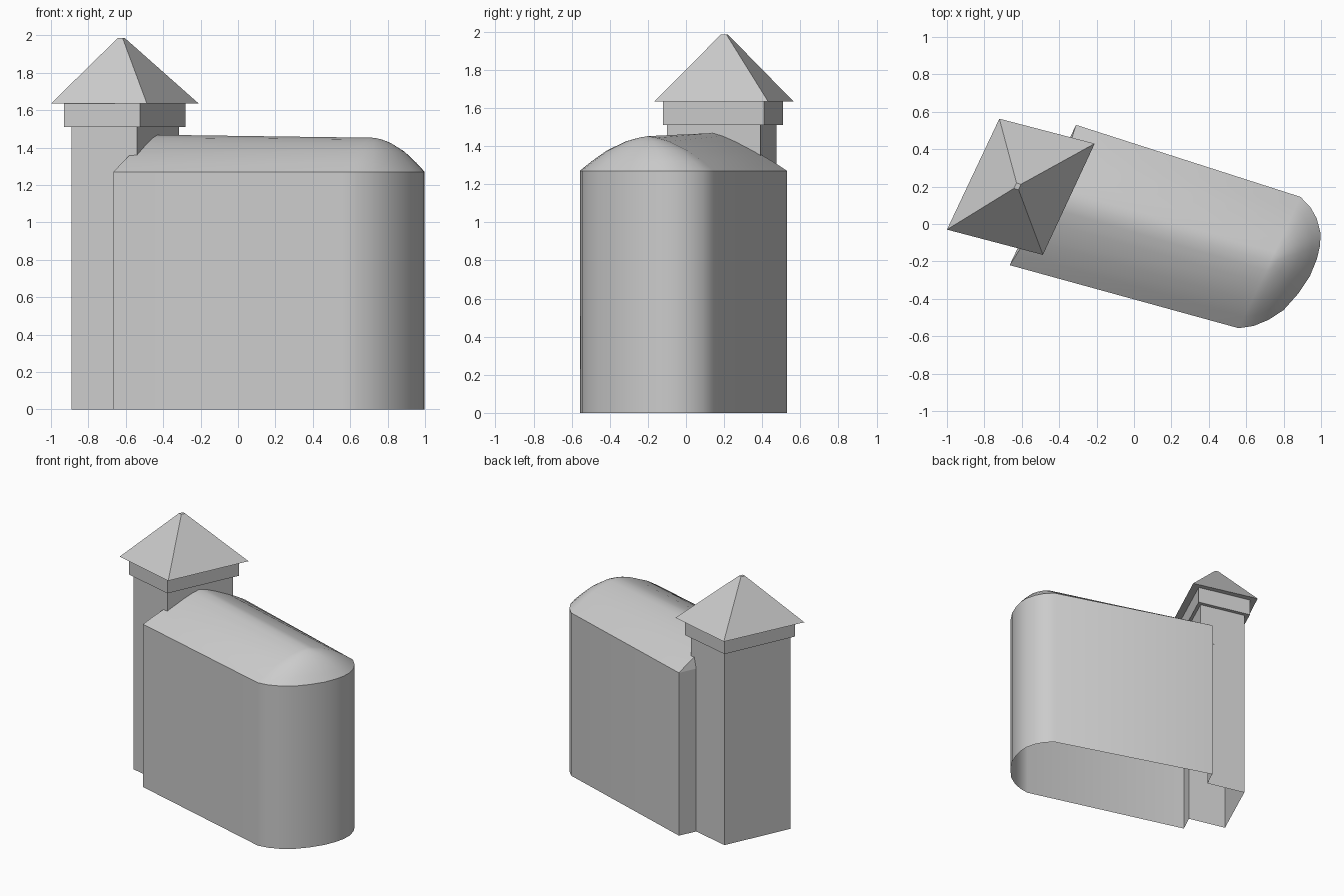
import bpy
import bmesh
from mathutils import Vector

if "Cube" in bpy.data.objects:
    bpy.data.objects.remove(bpy.data.objects["Cube"])


def make_object(name, build, angle):
    bm = bmesh.new()
    build(bm)
    bmesh.ops.remove_doubles(bm, verts=bm.verts, dist=0.0005)
    bmesh.ops.recalc_face_normals(bm, faces=bm.faces)
    mesh = bpy.data.meshes.new(name)
    bm.to_mesh(mesh)
    bm.free()
    ob = bpy.data.objects.new(name, mesh)
    bpy.context.collection.objects.link(ob)
    bpy.ops.object.select_all(action='DESELECT')
    bpy.context.view_layer.objects.active = ob
    ob.select_set(True)
    if angle:
        bpy.ops.object.shade_smooth_by_angle(angle=angle)
    return ob


def loft(bm, rings, closed=True, cap=False):
    loops = [[bm.verts.new(p) for p in ring] for ring in rings]
    n = len(loops[0])
    for lo, hi in zip(loops, loops[1:]):
        for i in range(n if closed else n - 1):
            j = (i + 1) % n
            bm.faces.new((lo[i], lo[j], hi[j], hi[i]))
    if cap:
        bm.faces.new(loops[-1])


def at(points, z):
    return [(x, y, z) for x, y in points]


EAVE = 1.27
# hall footprint: straight left end, rounded right end
left_front, left_back = (-0.665, -0.22), (-0.31, 0.53)
apse = [(0.56, -0.557), (0.64, -0.545), (0.72, -0.512), (0.80, -0.46),
        (0.88, -0.37), (0.94, -0.28), (0.977, -0.19), (0.994, -0.12),
        (0.998, -0.05), (0.977, 0.03), (0.943, 0.09), (0.89, 0.145)]
# points where the tower walls meet the hall's end wall
join_front, join_back = (-0.601, -0.085), (-0.37, 0.403)


# hall walls, open where the tower joins
def hall_walls(bm):
    path = [join_front, left_front] + apse + [left_back, join_back]
    loft(bm, [at(path, 0), at(path, EAVE)], closed=False)


# vaulted roof: steep hip on the left, dome over the rounded end
def hall_roof(bm):
    ridge_left, ridge_right = Vector((-0.43, 0.14, 1.468)), Vector((0.73, -0.20, 1.452))
    outline = [(left_front, True)] + [(p, False) for p in apse] + [(left_back, True)]
    rings = []
    for s, rise_left, rise_dome in ((0, 0, 0), (.17, .22, .27), (.4, .49, .59),
                                    (.68, .77, .85), (.86, .92, .95), (1, 1, 1)):
        ring = []
        for (x, y), is_left in outline:
            top = ridge_left if is_left else ridge_right
            rise = rise_left if is_left else rise_dome
            ring.append((x + (top.x - x) * s, y + (top.y - y) * s,
                         EAVE + (top.z - EAVE) * rise))
        rings.append(ring)
    # collapsed top edges are merged afterwards
    loft(bm, rings)
    bmesh.ops.dissolve_degenerate(bm, dist=0.0005, edges=bm.edges)


# tower sections, corners ordered left, front, right, back
shaft = [(-0.89, -0.015), (-0.54, -0.10), (-0.315, 0.39), (-0.665, 0.475)]
band = [(-0.93, -0.018), (-0.525, -0.12), (-0.28, 0.41), (-0.69, 0.51)]
eaves = [(-1.0, -0.03), (-0.487, -0.165), (-0.21, 0.43), (-0.72, 0.563)]
peak = [(-0.643, 0.19), (-0.617, 0.183), (-0.605, 0.212), (-0.628, 0.22)]


# tower shaft, collar and pyramid cap
def tower(bm):
    lower = [join_front, shaft[0], shaft[3], join_back]
    loft(bm, [at(lower, 0), at(lower, 1.2)], closed=False)
    loft(bm, [at(shaft, 1.2), at(shaft, 1.51), at(band, 1.51), at(band, 1.635),
              at(eaves, 1.635), at(peak, 1.985)], cap=True)


make_object("hall_walls", hall_walls, 0.5)
make_object("hall_roof", hall_roof, 0.5)
make_object("corner_tower", tower, None)
